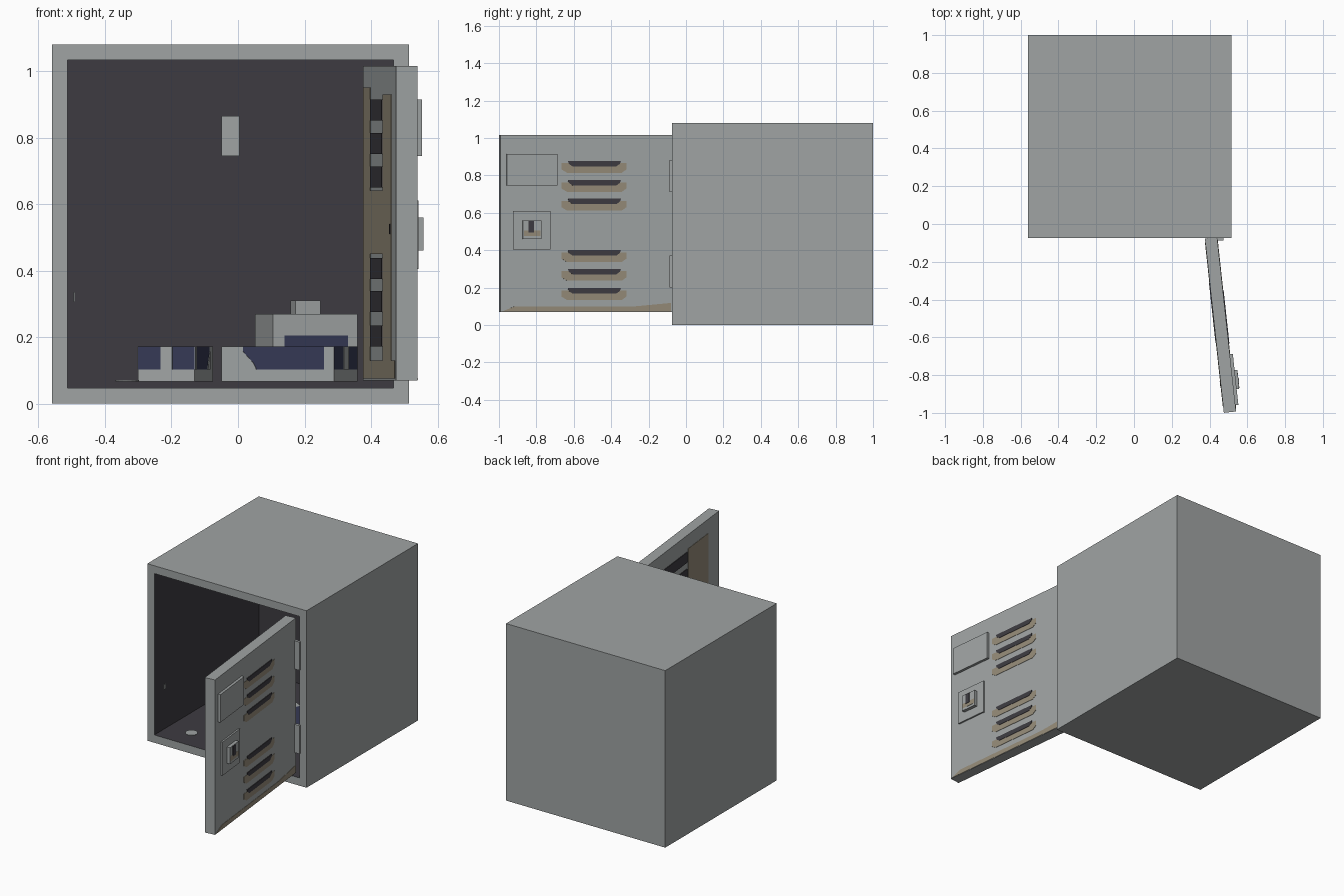
import bpy, bmesh
from math import radians, cos, sin, pi
from mathutils import Matrix, Vector

cube = bpy.data.objects.get("Cube")
if cube:
    bpy.data.objects.remove(cube, do_unlink=True)


def material(name, rgb):
    m = bpy.data.materials.new(name)
    m.use_nodes = True
    m.diffuse_color = (*rgb, 1)
    m.node_tree.nodes["Principled BSDF"].inputs["Base Color"].default_value = (*rgb, 1)
    return m


GREY = material("pale grey metal", (0.35, 0.37, 0.37))
DARK = material("dark interior", (0.047, 0.044, 0.053))
RUST = material("tan rust", (0.30, 0.26, 0.19))
BLUE = material("navy fabric", (0.036, 0.041, 0.09))


def finish(name, bm, mats, matrix=Matrix()):
    bmesh.ops.recalc_face_normals(bm, faces=bm.faces)
    mesh = bpy.data.meshes.new(name)
    bm.to_mesh(mesh)
    bm.free()
    for m in mats:
        mesh.materials.append(m)
    ob = bpy.data.objects.new(name, mesh)
    ob.matrix_world = matrix
    bpy.context.collection.objects.link(ob)
    return ob


def block(bm, lo, hi):
    lo, hi = Vector(lo), Vector(hi)
    size = Matrix.Diagonal((*(hi - lo), 1))
    bmesh.ops.create_cube(bm, size=1, matrix=Matrix.Translation((lo + hi) / 2) @ size)


def box(name, mat, lo, hi, matrix=Matrix()):
    bm = bmesh.new()
    block(bm, lo, hi)
    return finish(name, bm, [mat], matrix)


def plate(name, mat, outline, v0, v1, matrix):
    """Flat plate from an outline in the local x-z plane."""
    bm = bmesh.new()
    face = bm.faces.new([bm.verts.new((u, v0, z)) for u, z in outline])
    ext = bmesh.ops.extrude_face_region(bm, geom=[face])["geom"]
    moved = [g for g in ext if isinstance(g, bmesh.types.BMVert)]
    bmesh.ops.translate(bm, verts=moved, vec=(0, v1 - v0, 0))
    return finish(name, bm, [mat], matrix)


# Locker body: outer box with a dark compartment sunk into the front
bm = bmesh.new()
block(bm, (-0.56, -0.075, 0), (0.515, 1, 1.08))
front = min(bm.faces, key=lambda f: f.calc_center_median().y)
bmesh.ops.inset_region(bm, faces=[front], thickness=0.067)
ext = bmesh.ops.extrude_face_region(bm, geom=[front])["geom"]
bmesh.ops.translate(bm, verts=[g for g in ext if isinstance(g, bmesh.types.BMVert)], vec=(0, 1.01, 0))
if front.is_valid:
    bm.faces.remove(front)
for f in bm.faces:
    c = f.calc_center_median()
    inside = -0.55 < c.x < 0.5 and -0.07 < c.y < 0.97 and 0.02 < c.z < 1.06
    f.material_index = int(inside)
finish("locker_body", bm, [GREY, DARK])

# Door frame of reference: x along the door, y outward, z up
along = Vector((0.1, -0.92, 0)).normalized()
out = Vector((-along.y, along.x, 0))
DOOR = Matrix(((along.x, out.x, 0, 0.44), (along.y, out.y, 0, -0.07),
               (0, 0, 1, 0), (0, 0, 0, 1)))
T = -0.065
box("door", GREY, (0, T, 0.07), (0.928, 0, 1.015), DOOR)

# Louvre slots on both faces with rust below them
for i, top in enumerate((0.877, 0.775, 0.675, 0.4, 0.3, 0.197)):
    slot = [(0.28, top), (0.565, top), (0.56, top - 0.015), (0.54, top - 0.029),
            (0.305, top - 0.029), (0.285, top - 0.015)]
    plate(f"outer_slot_{i}", DARK, slot, 0, 0.004, DOOR)
    halo = [(0.25, top - 0.012), (0.25, top - 0.045), (0.275, top - 0.063),
            (0.57, top - 0.063), (0.6, top - 0.045), (0.6, top - 0.012)]
    plate(f"slot_rust_{i}", RUST, halo, 0, 0.002, DOOR)
    box(f"inner_slot_{i}", DARK, (0.235, T - 0.004, top - 0.025),
        (0.555, T, top + 0.038), DOOR)

# Rust patches on the inside and along the bottom of the outside
for name, u0, u1, z0, z1 in (("hinge_side", 0.02, 0.22, 0.13, 0.95),
                             ("lock_side", 0.57, 0.8, 0.13, 0.93),
                             ("middle", 0.22, 0.57, 0.45, 0.64),
                             ("bottom", 0.02, 0.9, 0.075, 0.13)):
    box(f"inner_rust_{name}", RUST, (u0, T - 0.002, z0), (u1, T, z1), DOOR)
plate("outer_bottom_rust", RUST,
      [(0.01, 0.072), (0.92, 0.072), (0.85, 0.1), (0.2, 0.1), (0.01, 0.118)],
      0, 0.002, DOOR)

# Label plate, lock and keyhole
box("label_plate", GREY, (0.623, 0, 0.745), (0.895, 0.016, 0.915), DOOR)
box("lock_plate", GREY, (0.66, 0, 0.405), (0.86, 0.01, 0.61), DOOR)
box("lock_knob", GREY, (0.71, 0, 0.46), (0.81, 0.03, 0.56), DOOR)
box("knob_rust", RUST, (0.715, 0.03, 0.475), (0.805, 0.031, 0.505), DOOR)
box("keyhole", DARK, (0.75, 0.03, 0.495), (0.78, 0.033, 0.557), DOOR)
box("inner_keyhole", DARK, (0.76, T - 0.004, 0.51), (0.785, T, 0.54), DOOR)

# Hinges
for name, z in (("lower", 0.2), ("upper", 0.71)):
    box(f"{name}_hinge", GREY, (0.43, -0.087, z), (0.475, -0.07, z + 0.172))


# Shoes: local -x is the toe, +x the heel
def shoe(name, x, y, yaw):
    m = Matrix.Translation((x, y, 0.067)) @ Matrix.Rotation(radians(yaw), 4, "Z")
    box(f"{name}_sole", GREY, (-0.185, -0.086, 0), (0.185, 0.086, 0.035), m)
    box(f"{name}_toe_cap", GREY, (-0.185, -0.086, 0.035), (-0.115, 0.086, 0.105), m)
    box(f"{name}_upper", BLUE, (-0.115, -0.086, 0.035), (0.185, 0.086, 0.105), m)
    box(f"{name}_heel_strip", GREY, (0.185, -0.018, 0.035), (0.187, 0.018, 0.105), m)
    for s in (-1, 1):
        y0, y1 = sorted((s * 0.086, s * 0.088))
        side = "left" if s < 0 else "right"
        box(f"{name}_{side}_side_strip", GREY, (0.152, y0, 0.035), (0.185, y1, 0.105), m)
        plate(f"{name}_{side}_toe_curve", GREY,
              [(-0.115, 0.035), (-0.07, 0.035), (-0.08, 0.055), (-0.115, 0.09)],
              y0, y1, m)


shoe("left_shoe", 0.155, 0.36, -24)
shoe("right_shoe", -0.1875, 0.42, -98.7)

# Small bag with a handle and a fabric pocket
BAG = Matrix.Translation((0.205, 0.73, 0.067)) @ Matrix.Rotation(radians(12), 4, "Z")
box("bag", GREY, (-0.13, -0.13, 0), (0.13, 0.13, 0.203), BAG)
box("bag_handle", GREY, (-0.04, -0.035, 0.203), (0.037, 0.035, 0.243), BAG)
box("bag_pocket", BLUE, (-0.095, -0.134, 0.03), (0.1, -0.13, 0.138), BAG)

# Note on the back wall, disc on the floor and a small catch on the side wall
box("wall_note", GREY, (-0.05, 0.925, 0.745), (0.005, 0.935, 0.865))
plate("floor_disc", GREY,
      [(0.035 * cos(a * pi / 8), 0.035 * sin(a * pi / 8)) for a in range(16)],
      0, -0.004, Matrix.Translation((-0.333, 0.027, 0.067)) @ Matrix.Rotation(-pi / 2, 4, "X"))
box("side_catch", GREY, (-0.494, -0.015, 0.305), (-0.49, 0.005, 0.335))
